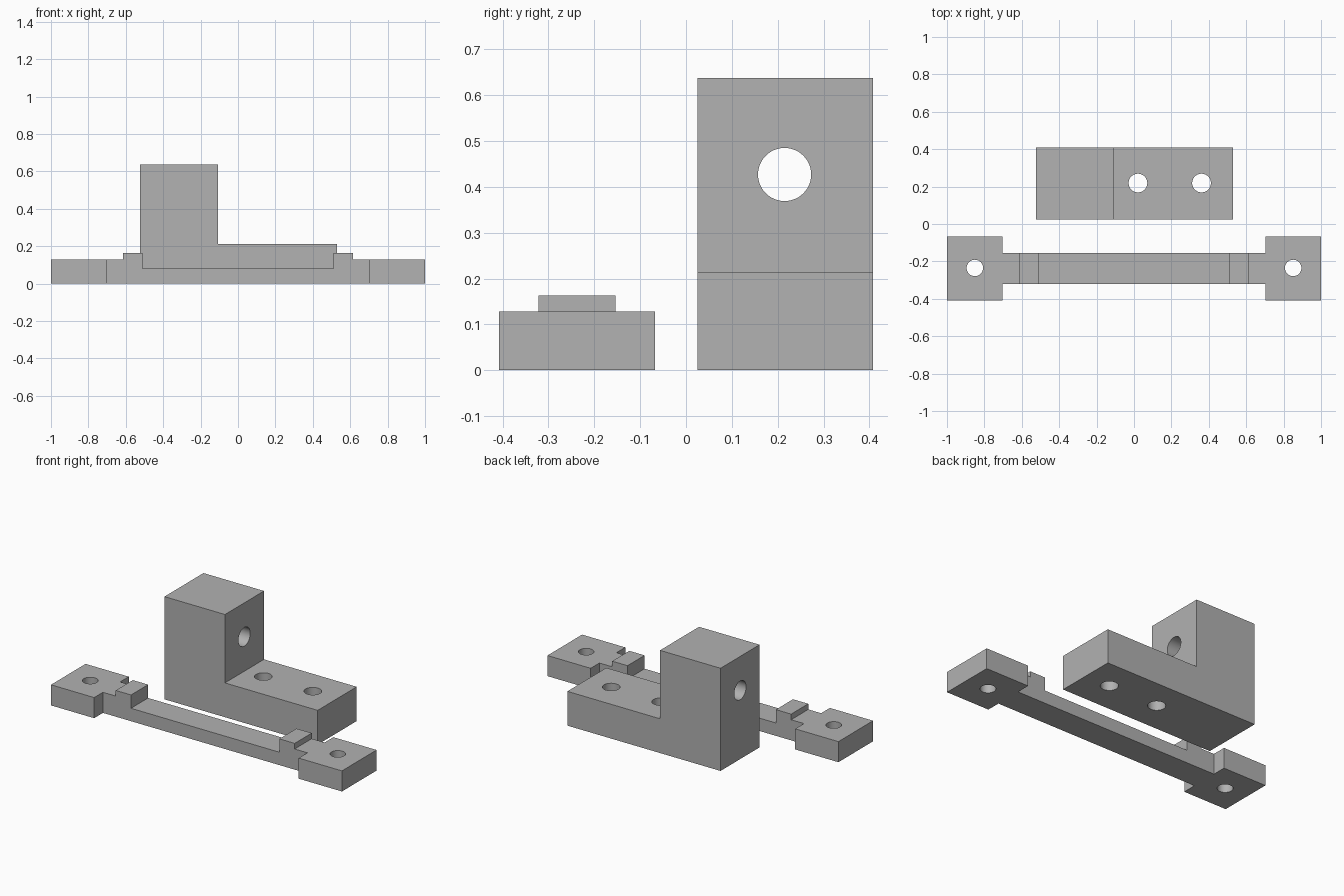
import bpy
import math

if "Cube" in bpy.data.objects:
    bpy.data.objects.remove(bpy.data.objects["Cube"])

grey = bpy.data.materials.new("plain grey")
grey.diffuse_color = (0.445, 0.445, 0.445, 1)
grey.use_nodes = True
grey.node_tree.nodes["Principled BSDF"].inputs["Base Color"].default_value = grey.diffuse_color


def prism(name, outline, a, b, axis):
    """Extrude a 2D outline from a to b along z (xy outline) or y (xz outline)."""
    place = (lambda p, t: (p[0], p[1], t)) if axis == 'Z' else (lambda p, t: (p[0], t, p[1]))
    n = len(outline)
    verts = [place(p, a) for p in outline] + [place(p, b) for p in outline]
    faces = [list(range(n))[::-1], list(range(n, 2 * n))]
    faces += [[i, (i + 1) % n, n + (i + 1) % n, n + i] for i in range(n)]
    if axis == 'Y':
        faces = [f[::-1] for f in faces]
    mesh = bpy.data.meshes.new(name)
    mesh.from_pydata(verts, [], faces)
    mesh.materials.append(grey)
    obj = bpy.data.objects.new(name, mesh)
    bpy.context.collection.objects.link(obj)
    return obj


def combine(obj, other, operation):
    """Boolean another solid into obj, then discard it."""
    mod = obj.modifiers.new(operation.lower(), 'BOOLEAN')
    mod.operation = operation
    mod.solver = 'EXACT'
    mod.object = other
    bpy.context.view_layer.objects.active = obj
    bpy.ops.object.modifier_apply(modifier=mod.name)
    bpy.data.objects.remove(other, do_unlink=True)


def drill(obj, centre, radius, rotation=(0, 0, 0)):
    bpy.ops.mesh.primitive_cylinder_add(vertices=48, radius=radius, depth=3,
                                        location=centre, rotation=rotation)
    cutter = bpy.context.object
    cutter.data.materials.append(grey)
    combine(obj, cutter, 'DIFFERENCE')


def finish(obj):
    bpy.ops.object.select_all(action='DESELECT')
    obj.select_set(True)
    bpy.context.view_layer.objects.active = obj
    bpy.ops.object.shade_smooth_by_angle(angle=math.radians(30))


# L-shaped block with a cross bore and two vertical holes
block = prism("angle_block", [(-0.523, 0), (0.53, 0), (0.53, 0.213), (-0.107, 0.213),
                              (-0.107, 0.638), (-0.523, 0.638)], 0.025, 0.408, 'Y')
for x in (0.021, 0.361):
    drill(block, (x, 0.219, 0), 0.05)
drill(block, (0, 0.215, 0.427), 0.058, (0, math.pi / 2, 0))
finish(block)

# Clamp strap: symmetric stepped profile cut to a plan with wide end pads
half = [(0.51, 0.08), (0.51, 0.163), (0.615, 0.163), (0.615, 0.128), (1, 0.128), (1, 0)]
profile = half + [(-x, z) for x, z in reversed(half)]
strap = prism("clamp_strap", profile[::-1], -0.408, -0.068, 'Y')
mid, bar, pad = -0.238, 0.084, 0.17
corner = [(0.703, bar), (0.703, pad), (1.01, pad + 0.01)]
corner = [(0.703, bar), (0.703, 0.3), (1.1, 0.3)]
right = [(x, mid - y) for x, y in corner] + [(x, mid + y) for x, y in reversed(corner)]
plan = right + [(-x, 2 * mid - y) for x, y in right]
combine(strap, prism("plan_cutter", plan, -0.1, 0.4, 'Z'), 'INTERSECT')
for x in (-0.851, 0.851):
    drill(strap, (x, -0.235, 0), 0.044)
finish(strap)
